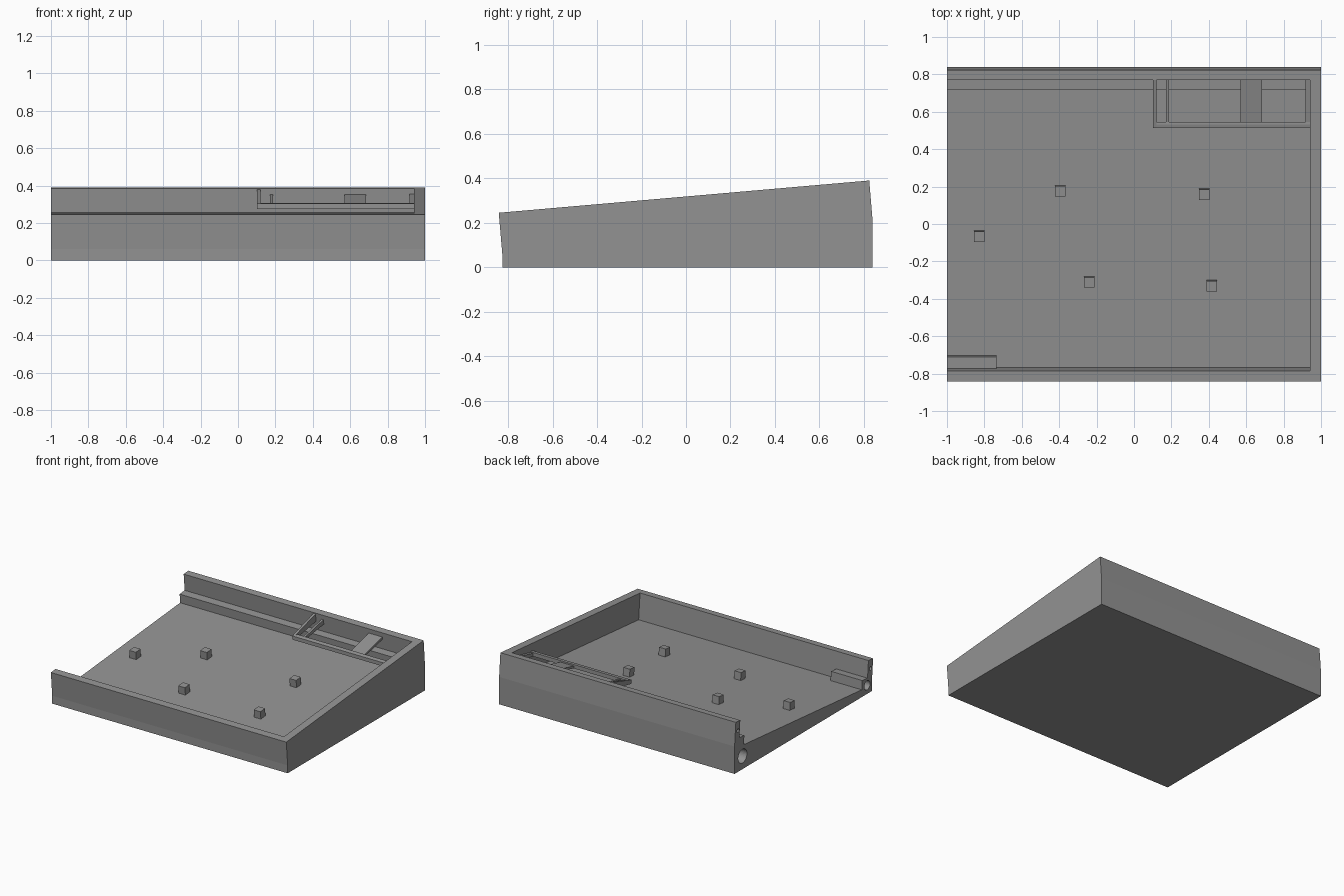
import bpy, bmesh, math
from mathutils import Matrix

if "Cube" in bpy.data.objects:
    bpy.data.objects.remove(bpy.data.objects["Cube"])

grey = bpy.data.materials.new("mid_grey")
grey.diffuse_color = (0.29, 0.29, 0.29, 1)
grey.use_nodes = True
grey.node_tree.nodes["Principled BSDF"].inputs["Base Color"].default_value = grey.diffuse_color
SLOPE = math.tan(math.radians(5))


def top(y):
    """Height of the sloping rim plane."""
    return 0.318 + SLOPE * y


def floor(y):
    return top(y) - 0.2


def finish(name, bm):
    bmesh.ops.recalc_face_normals(bm, faces=bm.faces)
    me = bpy.data.meshes.new(name)
    bm.to_mesh(me)
    bm.free()
    me.materials.append(grey)
    ob = bpy.data.objects.new(name, me)
    bpy.context.collection.objects.link(ob)
    return ob


def prism(name, profile, x0, x1):
    """Extrude a (y, z) profile along x."""
    bm = bmesh.new()
    f = bm.faces.new([bm.verts.new((x0, y, z)) for y, z in profile])
    r = bmesh.ops.extrude_face_region(bm, geom=[f])
    bmesh.ops.translate(bm, vec=(x1 - x0, 0, 0),
                        verts=[v for v in r["geom"] if isinstance(v, bmesh.types.BMVert)])
    return finish(name, bm)


def boolean(target, tool, operation):
    m = target.modifiers.new(tool.name, 'BOOLEAN')
    m.operation, m.solver, m.object = operation, 'EXACT', tool
    tool.hide_render = True
    tool.hide_viewport = True


# Wedge-shaped case body
body = prism("case_body", [(-0.826, 0), (-0.826, 0.06), (-0.842, 0.245),
                           (0.824, 0.39), (0.839, 0.21), (0.839, 0)], -1, 1)

# Open cavity with a sloping floor and a ledge along the back, open on the left
cavity = prism("cavity_cutter", [
    (-0.768, floor(-0.768)), (0.726, floor(0.726)), (0.72, 0.25), (0.781, 0.256),
    (0.769, top(0.769)), (0.76, 0.6), (-0.82, 0.6), (-0.785, top(-0.785))], -1.2, 0.94)
boolean(body, cavity, 'DIFFERENCE')

# Corner block around the front peg hole
block = prism("corner_block", [(-0.80, 0.035), (-0.703, 0.04),
                               (-0.710, 0.125), (-0.80, 0.117)], -1, -0.735)
boolean(body, block, 'UNION')

# Peg holes and small pin holes in the open left end
for name, y, z, r in [("back_peg", 0.742, 0.10, 0.053), ("front_peg", -0.77, 0.066, 0.035),
                      ("back_pin", 0.797, 0.316, 0.014), ("front_pin", -0.81, 0.18, 0.014)]:
    bm = bmesh.new()
    bmesh.ops.create_cone(bm, cap_ends=True, segments=32, radius1=r, radius2=r, depth=0.5,
                          matrix=Matrix.Translation((-1, y, z)) @ Matrix.Rotation(math.pi / 2, 4, 'Y'))
    boolean(body, finish(name + "_hole_cutter", bm), 'DIFFERENCE')

# Mounting studs standing square to the sloping floor
for i, (x, y) in enumerate([(-0.395, 0.177), (0.375, 0.16), (-0.828, -0.066),
                            (-0.24, -0.31), (0.415, -0.33)]):
    bm = bmesh.new()
    bmesh.ops.create_cube(bm, size=1, matrix=Matrix.Translation((x, y, floor(y) + 0.026))
                          @ Matrix.Rotation(math.radians(5), 4, 'X')
                          @ Matrix.Diagonal((0.056, 0.056, 0.066, 1)))
    finish(f"mounting_stud_{i + 1}", bm)

# Tilted bracket in the back right corner: front bar with lip, arms and plate
prism("bracket_bar", [(0.513, 0.275), (0.513, 0.303), (0.533, 0.308),
                      (0.546, 0.308), (0.546, 0.278)], 0.102, 0.94)
prism("bracket_left_arm", [(0.513, 0.275), (0.513, 0.304), (0.775, 0.38), (0.78, 0.32)], 0.102, 0.12)
prism("bracket_thin_rib", [(0.54, 0.28), (0.54, 0.30), (0.775, 0.352), (0.778, 0.315)], 0.17, 0.186)
prism("bracket_right_arm", [(0.54, 0.277), (0.54, 0.30), (0.775, 0.355), (0.778, 0.315)], 0.917, 0.94)
prism("bracket_plate", [(0.54, 0.278), (0.54, 0.295), (0.775, 0.352), (0.777, 0.333)], 0.57, 0.685)
